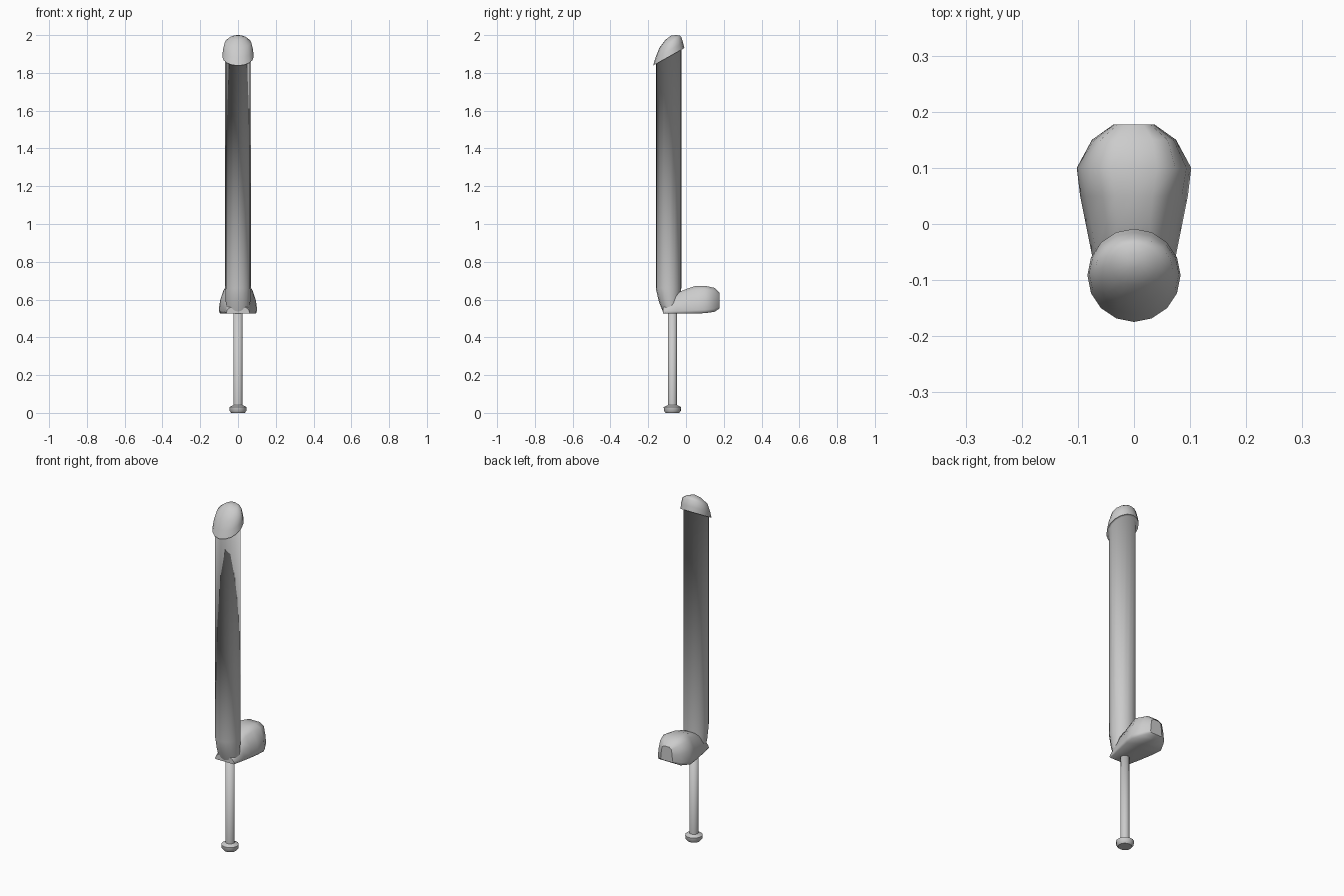
import bpy, bmesh
from math import sin, cos, pi

default = bpy.data.objects.get("Cube")
if default:
    bpy.data.objects.remove(default, do_unlink=True)

grey = bpy.data.materials.new("plain grey")
grey.use_nodes = True
grey.diffuse_color = (0.6, 0.6, 0.6, 1)
grey.node_tree.nodes["Principled BSDF"].inputs["Base Color"].default_value = (0.6, 0.6, 0.6, 1)


def loft(name, rings, sharp_rings=()):
    """Skin a list of point rings, closing both ends."""
    bm = bmesh.new()
    loops = [[bm.verts.new(p) for p in ring] for ring in rings]
    count = len(loops[0])
    for a, b in zip(loops, loops[1:]):
        for i in range(count):
            j = (i + 1) % count
            bm.faces.new((a[i], a[j], b[j], b[i]))
    bm.faces.new(loops[0][::-1])
    bm.faces.new(loops[-1])
    bmesh.ops.recalc_face_normals(bm, faces=bm.faces)
    for face in bm.faces:
        face.smooth = True
    for k in sharp_rings:
        for i in range(count):
            bm.edges.get((loops[k][i], loops[k][(i + 1) % count])).smooth = False
    mesh = bpy.data.meshes.new(name)
    bm.to_mesh(mesh)
    bm.free()
    mesh.materials.append(grey)
    obj = bpy.data.objects.new(name, mesh)
    bpy.context.collection.objects.link(obj)
    return obj


def oval(rx, ry, y, z, slope=0.0, sides=16):
    """Oval ring whose height rises towards the back by slope."""
    angles = [2 * pi * i / sides for i in range(sides)]
    return [(rx * cos(a), y + ry * sin(a), z + slope * ry * sin(a)) for a in angles]


# Tall shaft, slanted underside and domed cap in one skin
shaft_y = -0.0925
loft("shaft_and_cap", [
    oval(0.06, 0.045, -0.075, 0.53),
    oval(0.065, 0.056, -0.088, 0.59),
    oval(0.0675, 0.0675, shaft_y, 0.66),
    oval(0.0675, 0.0675, shaft_y, 1.89, 0.56),
    oval(0.083, 0.083, -0.0915, 1.885, 0.56),
    oval(0.08, 0.073, -0.088, 1.92, 0.52),
    oval(0.07, 0.058, -0.083, 1.962, 0.5),
    oval(0.042, 0.037, -0.072, 1.987, 0.32),
    oval(0.012, 0.012, -0.066, 1.999, 0.05),
], sharp_rings=(0, 4))


# Rounded foot reaching backwards, wider at its base
def foot_section(y, top, bottom, wide_top, wide_bottom):
    h = top - bottom
    half = [(wide_top * 0.55, top), (wide_top, top - 0.12 * h),
            (wide_top * 0.3 + wide_bottom * 0.7, top - 0.5 * h),
            (wide_bottom, bottom + 0.12 * h), (wide_bottom * 0.94, bottom)]
    outline = [(0, top)] + half + [(0, bottom)] + [(-x, z) for x, z in reversed(half)]
    return [(x, y, z) for x, z in outline]


foot = loft("foot", [foot_section(*s) for s in (
    (-0.122, 0.56, 0.527, 0.045, 0.062),
    (-0.05, 0.635, 0.525, 0.05, 0.076),
    (0.0, 0.655, 0.525, 0.052, 0.086),
    (0.05, 0.672, 0.526, 0.06, 0.096),
    (0.1, 0.673, 0.528, 0.074, 0.102),
    (0.15, 0.662, 0.535, 0.06, 0.075),
    (0.177, 0.636, 0.552, 0.03, 0.037),
)], sharp_rings=(0, 6))

# Thin rod with a flat button at its lower end
rod_y = -0.072
rod_profile = [(0.036, 0), (0.045, 0.011), (0.046, 0.031),
               (0.032, 0.038), (0.024, 0.042), (0.024, 0.56)]
loft("rod_and_button", [oval(r, r, rod_y, z) for r, z in rod_profile],
     sharp_rings=(0, 2, 4))
